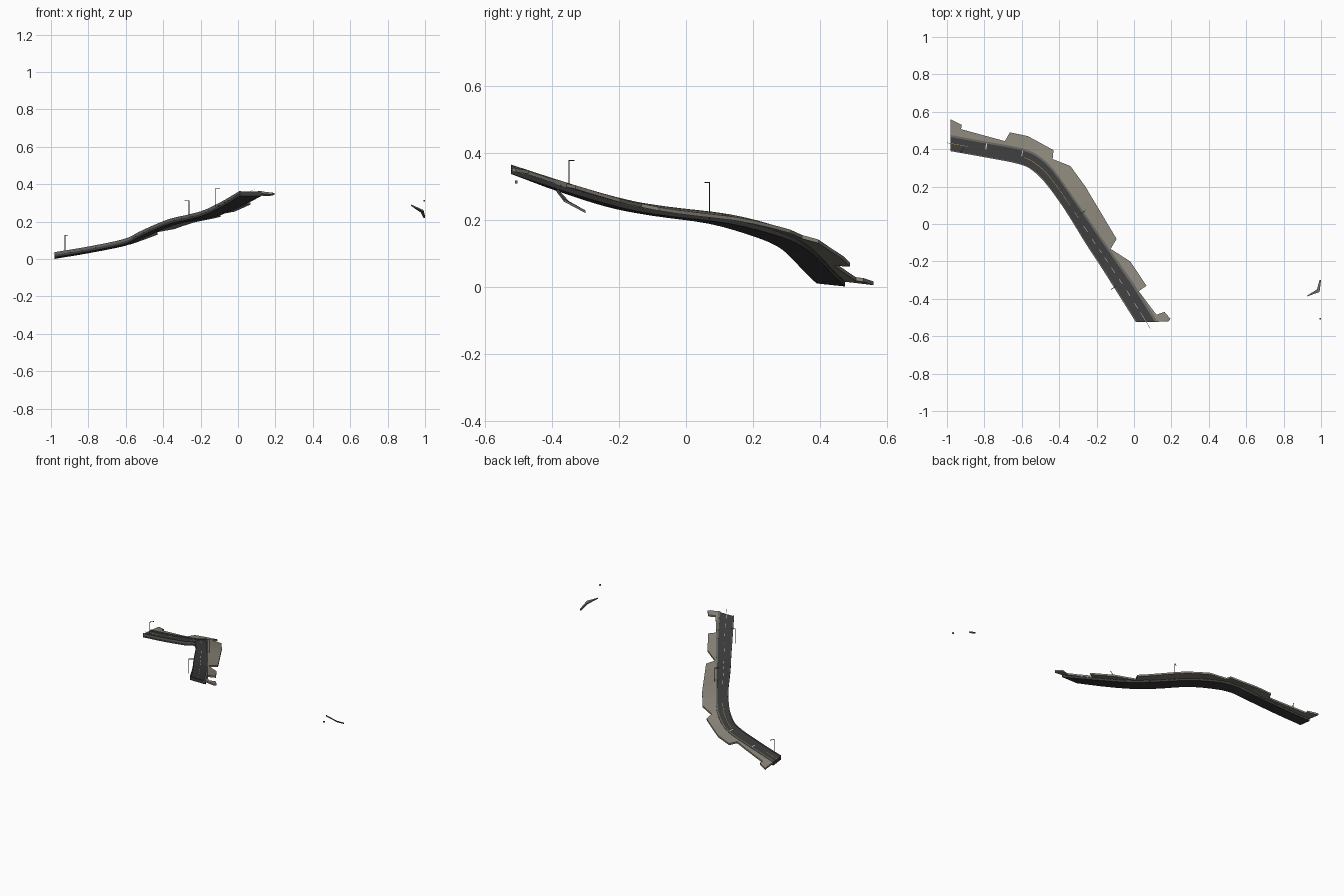
import bpy, bmesh
from mathutils import Vector

if "Cube" in bpy.data.objects:
    bpy.data.objects.remove(bpy.data.objects["Cube"])

def mat(name, r, g, b):
    m = bpy.data.materials.new(name)
    m.diffuse_color = (r, g, b, 1)
    m.use_nodes = True
    m.node_tree.nodes["Principled BSDF"].inputs["Base Color"].default_value = m.diffuse_color
    return m

ASPHALT = mat("asphalt", .045, .045, .045)
KERB = mat("kerb", .13, .13, .12)
GROUND = mat("ground", .25, .23, .19)
WHITE = mat("white_paint", .6, .6, .58)
YELLOW = mat("yellow_paint", .55, .33, .06)
METAL = mat("lamp_metal", .06, .06, .06)

# Road stations: south edge, north edge
ST = [((-.98, .39, .035), (-.98, .475, .026)),
      ((-.80, .358, .065), (-.79, .44, .058)),
      ((-.61, .32, .105), (-.595, .403, .098)),
      ((-.53, .277, .143), (-.50, .357, .139)),
      ((-.46, .203, .175), (-.424, .283, .174)),
      ((-.365, .07, .213), (-.317, .133, .213)),
      ((-.26, -.10, .237), (-.184, -.06, .237)),
      ((-.175, -.23, .262), (-.10, -.18, .258)),
      ((-.08, -.38, .309), (.005, -.33, .300)),
      ((.01, -.523, .362), (.125, -.523, .362))]
ST = [(Vector(a), Vector(b)) for a, b in ST]
N = len(ST) - 1

def edge(side, t):
    # Catmull-Rom along one road edge, straight beyond the ends
    i = max(0, min(N - 1, int(t)))
    f = t - i
    p1, p2 = ST[i][side], ST[i + 1][side]
    if f < 0 or f > 1:
        return p1.lerp(p2, f)
    p0 = ST[i - 1][side] if i else 2 * p1 - p2
    p3 = ST[i + 2][side] if i + 2 <= N else 2 * p2 - p1
    return .5 * (2 * p1 + (p2 - p0) * f + (2 * p0 - 5 * p1 + 4 * p2 - p3) * f * f
                 + (3 * p1 - p0 - 3 * p2 + p3) * f ** 3)

def at(t, u, dz=0):
    return edge(0, t).lerp(edge(1, t), u) + Vector((0, 0, dz))

def make(name, rings, material, closed=True):
    # Skin a list of cross-sections
    bm = bmesh.new()
    vs = [[bm.verts.new(p) for p in r] for r in rings]
    k = len(rings[0])
    for a, b in zip(vs, vs[1:]):
        for j in range(k if closed else k - 1):
            bm.faces.new((a[j], a[(j + 1) % k], b[(j + 1) % k], b[j]))
    if closed:
        bm.faces.new(vs[0])
        bm.faces.new(vs[-1][::-1])
        bmesh.ops.recalc_face_normals(bm, faces=bm.faces)
    me = bpy.data.meshes.new(name)
    bm.to_mesh(me)
    bm.free()
    me.materials.append(material)
    ob = bpy.data.objects.new(name, me)
    bpy.context.collection.objects.link(ob)
    return ob

def sweep(name, profile, material, t0=0, t1=N, steps=36, closed=True):
    ts = [t0 + (t1 - t0) * i / steps for i in range(steps + 1)]
    return make(name, [[at(t, u, z) for u, z in profile] for t in ts], material, closed)

# Road slab and kerbs
sweep("road_slab", [(0, -.025), (0, -.002), (1, -.002), (1, -.025)], ASPHALT)
sweep("south_kerb", [(-.01, -.012), (-.01, .002), (.05, .002), (.05, -.012)], KERB)
sweep("north_pavement", [(.88, -.012), (.88, .003), (1.01, .003), (1.01, -.012)], KERB)

# Painted lines
def line(name, u, w, t0, t1, m, steps=6):
    sweep(name, [(u - w, -.001), (u + w, -.001)], m, t0, t1, steps, False)

line("centre_line_curve", .48, .012, 2.1, 5, YELLOW, 14)
line("centre_line_west", .48, .012, -.1, .5, YELLOW)
line("centre_line_end", .48, .01, 8.7, 9.22, WHITE)
for i in range(9):
    line("lane_dash", .48, .012, 5.2 + i * .4, 5.38 + i * .4, WHITE, 2)
for t in (1.0, 2.0):
    line("stop_line", .72, .22, t, t + .03, WHITE, 1)

# Ground apron on the north side, outer outline from west to east
OUT = [(-.98, .56), (-.92, .53), (-.925, .507), (-.69, .443), (-.664, .49),
       (-.568, .47), (-.43, .395), (-.435, .347), (-.34, .31), (-.26, .20),
       (-.093, -.08), (-.125, -.133), (-.02, -.20), (.067, -.33), (.024, -.357),
       (.12, -.485), (.163, -.47), (.195, -.507), (.185, -.52)]
samples = [edge(1, N * i / 400) for i in range(401)]
rings, last = [], 0
for a, b in zip(OUT, OUT[1:] + [OUT[-1]]):
    a, b = Vector(a), Vector(b)
    n = max(1, round((b - a).length / .07))
    for k in range(n):
        p = a.lerp(b, k / n)
        near = min(range(last, 401), key=lambda i: (samples[i].xy - p).length)
        last = near
        q = samples[near]
        o = Vector((p.x, p.y, q.z - .12 * (q.xy - p).length))
        d = Vector((0, 0, -.011))
        rings.append([q, o, o + d, q + d])
make("ground_apron", rings, GROUND)

# Street lamps: foot position and reach over the road
def box(name, centre, size, material):
    x, y, z = (s / 2 for s in size)
    ring = [(-x, -y), (x, -y), (x, y), (-x, y)]
    c = Vector(centre)
    return make(name, [[c + Vector((i, j, k)) for i, j in ring] for k in (-z, z)], material)

for x, y, z0, z1, ax, ay in [(-.925, .385, .03, .13, .014, .022),
                             (-.262, .07, .20, .313, -.022, -.014),
                             (-.122, -.35, .28, .378, .024, .016)]:
    box("lamp_post", (x, y, (z0 + z1) / 2), (.003, .003, z1 - z0), METAL)
    w = Vector((-ay, ax, 0)).normalized() * .0015
    a, b, h = Vector((x, y, z1)), Vector((x + ax, y + ay, z1)), Vector((0, 0, .003))
    make("lamp_arm", [[p - w, p + w, p + w - h, p - w - h] for p in (a, b)], METAL)

# Detached road fragments at the far east
path = [((.925, -.387, .292), (.926, -.383, .292)),
        ((.992, -.364, .262), (.978, -.350, .256)),
        ((1.0, -.30, .228), (.992, -.30, .228))]
d = Vector((0, 0, -.008))
make("east_fragment", [[Vector(a), Vector(b), Vector(b) + d, Vector(a) + d]
                       for a, b in path], KERB)
box("east_chip", (.995, -.507, .313), (.008, .008, .008), KERB)
